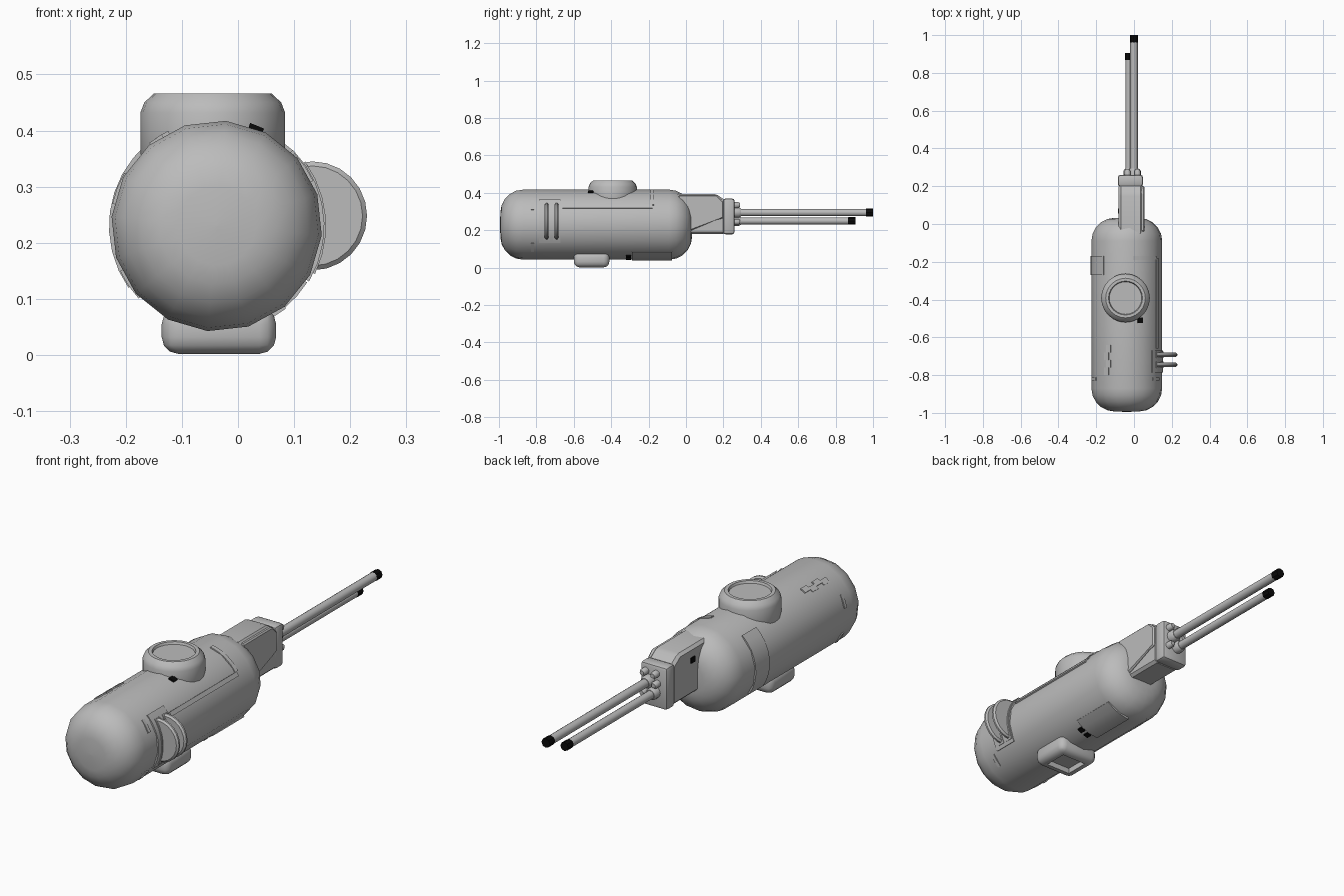
import bpy, bmesh, math
from mathutils import Vector

if "Cube" in bpy.data.objects:
    bpy.data.objects.remove(bpy.data.objects["Cube"])


def material(name, rgb):
    m = bpy.data.materials.new(name)
    m.diffuse_color = (*rgb, 1)
    m.use_nodes = True
    m.node_tree.nodes["Principled BSDF"].inputs["Base Color"].default_value = m.diffuse_color
    return m


GREY = material("metal_grey", (0.5, 0.5, 0.5))
BLACK = material("black", (0.003, 0.003, 0.003))
CX, CZ, R = -0.038, 0.23, 0.188      # hull axis and radius


def finish(name, bm, mat=GREY, angle=35):
    bmesh.ops.recalc_face_normals(bm, faces=bm.faces)
    me = bpy.data.meshes.new(name)
    bm.to_mesh(me)
    bm.free()
    me.materials.append(mat)
    me.shade_smooth()
    me.set_sharp_from_angle(angle=math.radians(angle))
    ob = bpy.data.objects.new(name, me)
    bpy.context.collection.objects.link(ob)
    return ob


def lathe(name, profile, centre, axis="y", sides=16, mat=GREY, turn=0.0, angle=35):
    """Revolve (radius, height) points around an axis and close both ends."""
    bm = bmesh.new()
    rings = []
    for r, h in profile:
        ring = []
        for i in range(sides):
            a = turn + math.tau * i / sides
            u, v = r * math.cos(a), r * math.sin(a)
            p = (u, h, v) if axis == "y" else (u, v, h)
            ring.append(bm.verts.new(Vector(p) + Vector(centre)))
        rings.append(ring)
    for a, b in zip(rings, rings[1:]):
        for i in range(sides):
            j = (i + 1) % sides
            bm.faces.new((a[i], a[j], b[j], b[i]))
    bm.faces.new(rings[0])
    bm.faces.new(rings[-1])
    return finish(name, bm, mat, angle)


def box(name, lo, hi, bevel=0.0, segments=2, mat=GREY, recess=None):
    bm = bmesh.new()
    bmesh.ops.create_cube(bm, size=1)
    for v in bm.verts:
        v.co = [l + (c + 0.5) * (h - l) for c, l, h in zip(v.co, lo, hi)]
    if bevel:
        bmesh.ops.bevel(bm, geom=bm.edges[:], offset=bevel, segments=segments,
                        affect='EDGES', profile=0.5)
    if recess:
        # hollow in the underside
        bm.normal_update()
        f = min(bm.faces, key=lambda f: f.calc_center_median().z)
        bmesh.ops.inset_region(bm, faces=[f], thickness=recess[0])
        r = bmesh.ops.extrude_discrete_faces(bm, faces=[f])
        for v in r["faces"][0].verts:
            v.co.z += recess[1]
    return finish(name, bm, mat)


def prism(name, outline, x0, x1, bevel=0.0):
    """Extrude a (y, z) outline across x."""
    bm = bmesh.new()
    a = [bm.verts.new((x0, y, z)) for y, z in outline]
    b = [bm.verts.new((x1, y, z)) for y, z in outline]
    bm.faces.new(a)
    bm.faces.new(b)
    n = len(a)
    for i in range(n):
        j = (i + 1) % n
        bm.faces.new((a[i], a[j], b[j], b[i]))
    if bevel:
        bmesh.ops.bevel(bm, geom=bm.edges[:], offset=bevel, segments=1, affect='EDGES')
    return finish(name, bm, angle=20)


def panel(name, y0, y1, a0, a1, lift=0.003, mat=GREY):
    """Thin curved plate on the hull between two angles (0 = right, 90 = top)."""
    bm = bmesh.new()
    n = max(1, round(abs(a1 - a0) / 11))
    rows = []
    for i in range(n + 1):
        a = math.radians(a0 + (a1 - a0) * i / n)
        rows.append([bm.verts.new((CX + r * math.cos(a), y, CZ + r * math.sin(a)))
                     for r, y in ((R - 0.006, y0), (R + lift, y0),
                                  (R + lift, y1), (R - 0.006, y1))])
    for p, q in zip(rows, rows[1:]):
        for k in range(4):
            m = (k + 1) % 4
            bm.faces.new((p[k], p[m], q[m], q[k]))
    bm.faces.new(rows[0])
    bm.faces.new(rows[-1])
    return finish(name, bm, mat)


# Hull: cylinder with rounded ends
CR = 0.122
arc = [(R - CR + CR * math.cos(t), CR * math.sin(t))
       for t in (math.radians(d) for d in (0, 18, 36, 54, 72, 88))]
hull = [(0.002, -0.995)] + [(r, -0.87 - h) for r, h in reversed(arc)]
hull += [(r, -0.09 + h) for r, h in arc] + [(0.002, 0.034)]
lathe("hull", hull, (CX, 0, CZ), turn=math.radians(-5), angle=50)

# Round hatch on top with a sunken lid
lathe("top_hatch", [(0.12, 0.33), (0.129, 0.36), (0.129, 0.432), (0.122, 0.45),
                    (0.105, 0.466), (0.09, 0.466), (0.086, 0.456), (0.002, 0.456)],
      (-0.045, -0.392, 0), axis="z", sides=24)

# Rounded foot under the hull
box("bottom_foot", (-0.136, -0.6, 0.002), (0.068, -0.41, 0.085), 0.03, 3,
    recess=(0.015, 0.025))

# Paired round fins and their base plate
panel("fin_plate", -0.785, -0.67, -31, 45, 0.004)
for i, y in enumerate((-0.692, -0.745)):
    lathe(f"side_fin_{i + 1}", [(0.06, -0.011), (0.089, -0.011), (0.097, -0.004),
                                (0.097, 0.004), (0.089, 0.011), (0.06, 0.011)],
          (0.133, y, 0.248), sides=24)
    panel(f"fin_slot_{i + 1}", y - 0.018, y + 0.018, -26, 36, 0.007)

# Curved cover panels and stepped strips
panel("left_panel", -0.27, -0.17, 130, 215, 0.004)
panel("bottom_panel", -0.29, -0.075, -88, -50, 0.004)
panel("right_strip", -0.66, -0.18, 28, 34)
panel("right_strip_end", -0.19, -0.17, 34, 80)
for i in range(4):
    y = -0.8 + i * 0.04
    a = 117 if i % 2 else 121
    panel(f"stepped_strip_{i + 1}", y, y + 0.04, a, a + 8, 0.0025)
for i, a in enumerate((25, 150, 205, 310)):
    panel(f"rear_seam_{i + 1}", -0.828, -0.812, a, a + 18, 0.002)

# Small black ports
panel("top_port", -0.523, -0.495, 64, 72, 0.005, BLACK)
panel("bottom_port_1", -0.32, -0.295, -68, -61, 0.005, BLACK)
panel("bottom_port_2", -0.32, -0.295, -79, -72, 0.005, BLACK)
box("mount_port", (-0.085, 0.055, 0.325), (-0.079, 0.083, 0.35), mat=BLACK)

# Barrel mount with side plate and end flange
prism("barrel_mount", [(-0.06, 0.395), (0.16, 0.395), (0.21, 0.36), (0.21, 0.18),
                       (-0.06, 0.18)], -0.081, 0.046, 0.012)
prism("mount_side_plate", [(-0.04, 0.388), (0.165, 0.388), (0.2, 0.355),
                           (0.2, 0.265), (0.16, 0.255), (0.03, 0.2), (-0.04, 0.2)],
      0.02, 0.056, 0.006)
box("mount_flange", (-0.086, 0.198, 0.178), (0.048, 0.26, 0.37), 0.014)

# Two barrels with collars and black muzzles
for name, x, z, r, end in (("upper", 0.0, 0.295, 0.02, 1.0),
                           ("lower", -0.027, 0.25, 0.019, 0.905)):
    lathe(f"{name}_barrel", [(r, 0.25), (r, end - 0.036)], (x, 0, z), sides=10, angle=45)
    lathe(f"{name}_muzzle", [(r + 0.001, end - 0.038), (r + 0.001, end)], (x, 0, z),
          sides=8, mat=BLACK)
    lathe(f"{name}_collar", [(r + 0.008, 0.25), (r + 0.008, 0.282), (r + 0.002, 0.294)],
          (x, 0, z), sides=12)
# Short studs around the barrels
for i, (x, z) in enumerate(((-0.035, 0.335), (0.018, 0.335), (0.02, 0.245), (-0.04, 0.292))):
    lathe(f"mount_stud_{i + 1}", [(0.016, 0.25), (0.016, 0.28), (0.01, 0.29)], (x, 0, z), sides=10)
